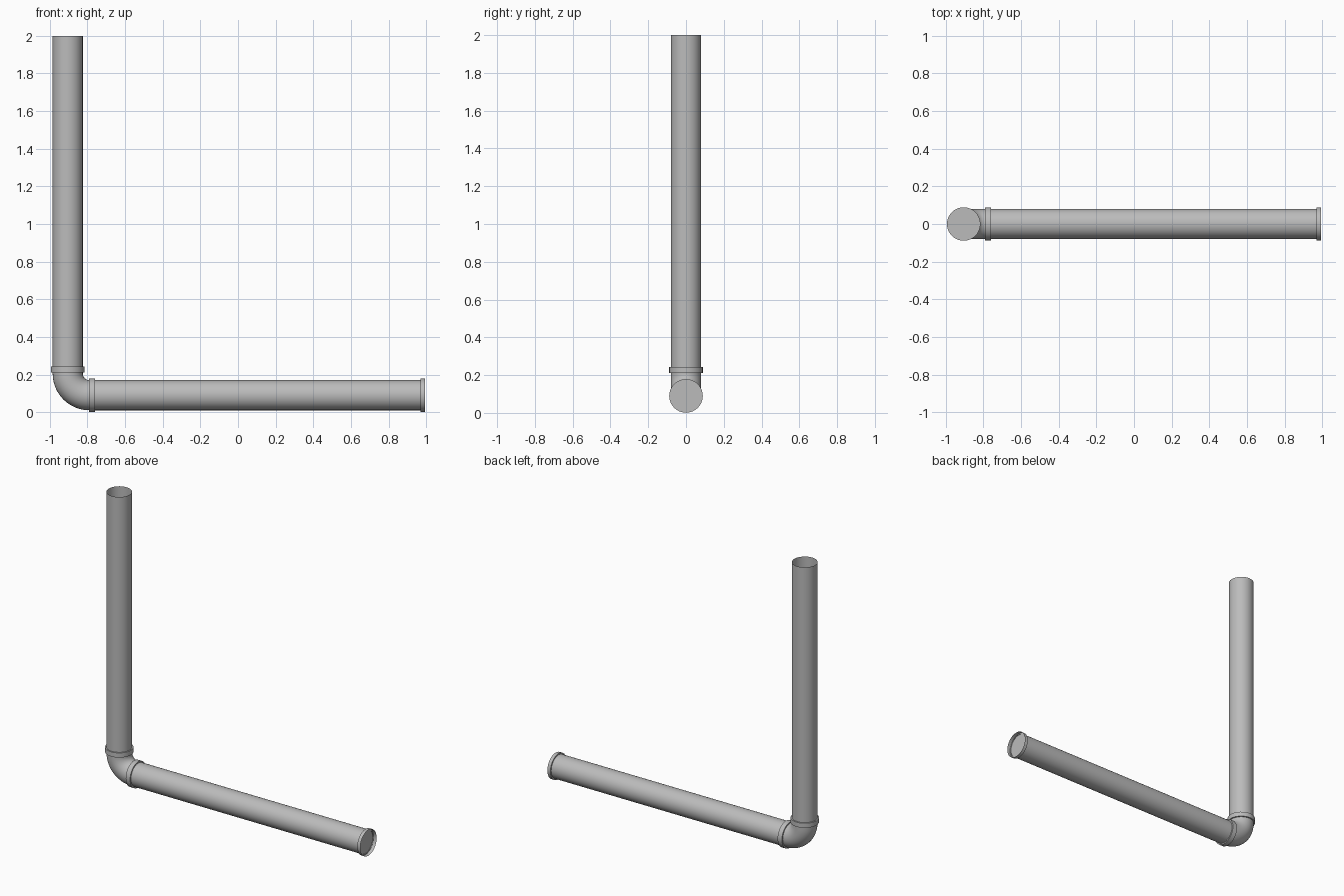
import bpy, bmesh, math
from mathutils import Vector, Matrix

cube = bpy.data.objects.get("Cube")
if cube:
    bpy.data.objects.remove(cube)

PIPE_R, COLLAR_R = 0.08, 0.089
BEND = 0.115                       # centreline radius of the elbow
CX, CZ = -0.905, 0.09              # vertical and horizontal pipe axes
SIDES = 32

grey = bpy.data.materials.new("pipe grey")
grey.use_nodes = True
colour = (0.5, 0.5, 0.5, 1)
grey.diffuse_color = colour
grey.node_tree.nodes["Principled BSDF"].inputs["Base Color"].default_value = colour


def tube(name, stations, radius, cap_start=False, cap_end=False):
    """Sweep a circle through (x, z, angle) stations; angle 0 points up, 90 degrees points to +x."""
    bm = bmesh.new()
    rings = []
    for x, z, angle in stations:
        turn = Matrix.Rotation(angle, 3, 'Y')
        ring = []
        for i in range(SIDES):
            a = math.tau * i / SIDES
            offset = turn @ Vector((math.cos(a), math.sin(a), 0)) * radius
            ring.append(bm.verts.new(Vector((x, 0, z)) + offset))
        rings.append(ring)
    for low, high in zip(rings, rings[1:]):
        for i in range(SIDES):
            j = (i + 1) % SIDES
            bm.faces.new((low[i], low[j], high[j], high[i]))
    if cap_start:
        bm.faces.new(rings[0][::-1])
    if cap_end:
        bm.faces.new(rings[-1])
    mesh = bpy.data.meshes.new(name)
    bm.to_mesh(mesh)
    bm.free()
    mesh.materials.append(grey)
    obj = bpy.data.objects.new(name, mesh)
    bpy.context.collection.objects.link(obj)
    bpy.ops.object.select_all(action='DESELECT')
    obj.select_set(True)
    bpy.context.view_layer.objects.active = obj
    bpy.ops.object.shade_smooth_by_angle(angle=math.radians(40))
    return obj


def upright(z0, z1):
    return [(CX, z0, 0), (CX, z1, 0)]


def level(x0, x1):
    return [(x0, CZ, math.pi / 2), (x1, CZ, math.pi / 2)]


# Open straight pipes
tube("vertical_pipe", upright(CZ + BEND, 2.0), PIPE_R)
tube("horizontal_pipe", level(CX + BEND, 0.975), PIPE_R)

# Quarter-turn elbow, swept from the level pipe up to the upright one
bend = []
for i in range(13):
    a = math.pi / 2 * (1 - i / 12)
    bend.append((CX + BEND * (1 - math.cos(a)), CZ + BEND * (1 - math.sin(a)),
                 math.pi / 2 - a))
bend = [(x, z, -t) for x, z, t in
        [(CX + BEND - BEND * math.sin(math.pi / 2 * i / 12),
          CZ + BEND - BEND * math.cos(math.pi / 2 * i / 12),
          math.pi / 2 * (1 - i / 12)) for i in range(13)]]
tube("elbow", bend, PIPE_R)

# Joint collars at both ends of the elbow
tube("upper_collar", upright(0.21, 0.242), COLLAR_R, True, True)
tube("side_collar", level(-0.793, -0.76), COLLAR_R, True, True)

# End socket: open rim with a disc set at its back
tube("end_socket", level(0.971, 0.994), COLLAR_R, cap_start=True)
